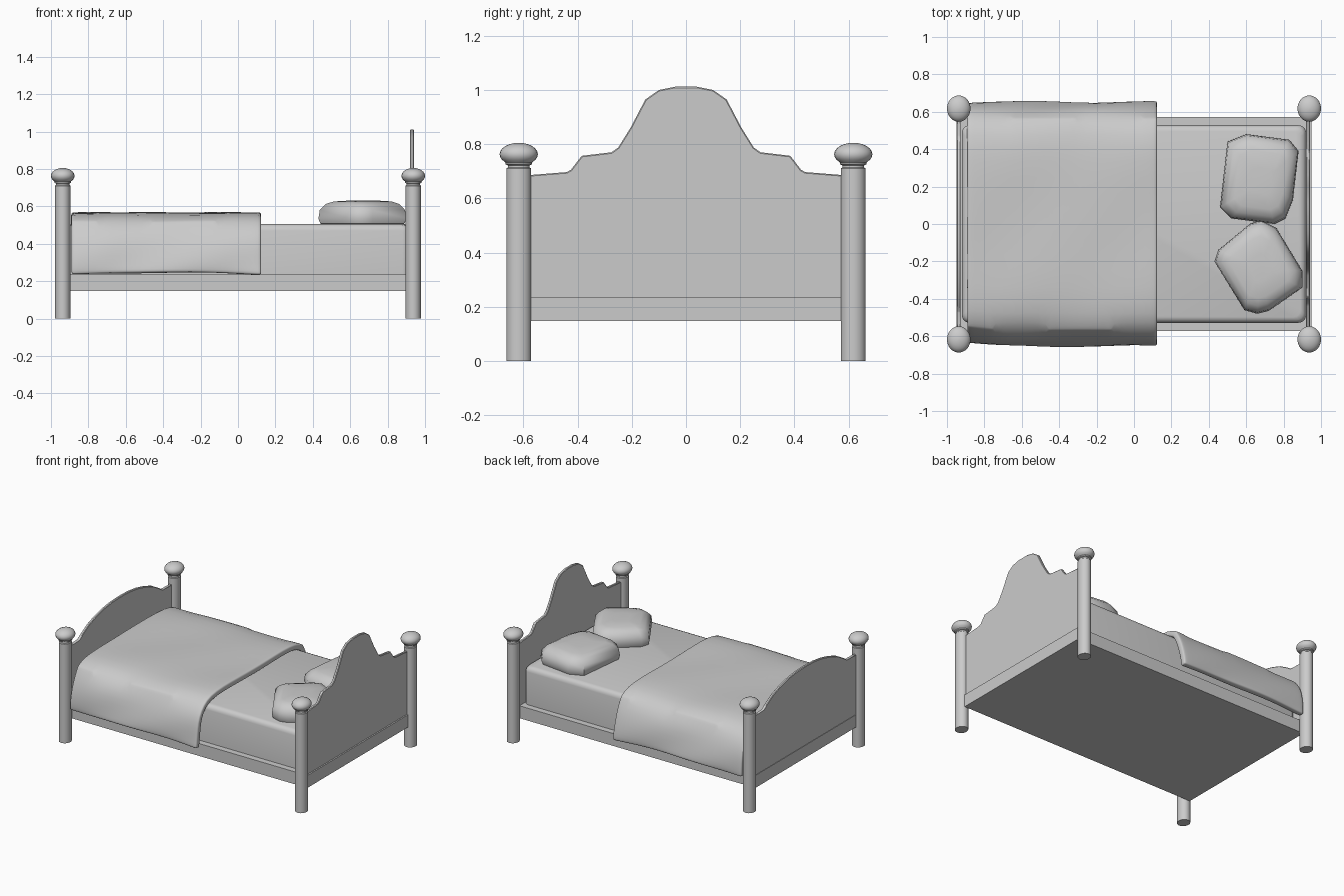
import bpy, bmesh, math

if "Cube" in bpy.data.objects:
    bpy.data.objects.remove(bpy.data.objects["Cube"])


def make(name, verts, faces, angle=35):
    me = bpy.data.meshes.new(name)
    me.from_pydata(verts, [], faces)
    bm = bmesh.new()
    bm.from_mesh(me)
    bmesh.ops.recalc_face_normals(bm, faces=bm.faces)
    bm.to_mesh(me)
    bm.free()
    ob = bpy.data.objects.new(name, me)
    bpy.context.collection.objects.link(ob)
    bpy.ops.object.select_all(action='DESELECT')
    ob.select_set(True)
    bpy.context.view_layer.objects.active = ob
    bpy.ops.object.shade_smooth_by_angle(angle=math.radians(angle))
    return ob


def loft(name, rings, angle=35):
    """Stack of equal-length closed rings, capped at both ends."""
    n = len(rings[0])
    verts = [p for r in rings for p in r]
    faces = [(k * n + i, k * n + (i + 1) % n, (k + 1) * n + (i + 1) % n, (k + 1) * n + i)
             for k in range(len(rings) - 1) for i in range(n)]
    faces += [tuple(range(n)), tuple(range((len(rings) - 1) * n, len(rings) * n))]
    return make(name, verts, faces, angle)


def rounded_rect(hx, hy, r, z, seg=4):
    pts = []
    for k, (sx, sy) in enumerate([(1, 1), (-1, 1), (-1, -1), (1, -1)]):
        for i in range(seg + 1):
            a = math.pi / 2 * (k + i / seg)
            pts.append((sx * (hx - r) + r * math.cos(a), sy * (hy - r) + r * math.sin(a), z))
    return pts


def bevel(ob, width, segments=1):
    m = ob.modifiers.new("bevel", 'BEVEL')
    m.width, m.segments, m.limit_method = width, segments, 'ANGLE'


# Four posts with flattened ball finials (slightly oval in plan)
post = [(0.041, 0), (0.041, 0.71), (0.036, 0.714), (0.036, 0.722), (0.044, 0.726)]
post += [(0.063 * math.cos(a), 0.763 + 0.042 * math.sin(a))
         for a in [math.radians(d) for d in (-45, -30, -15, 0, 15, 30, 45, 60, 75, 87)]]
N = 24
for end, sx in (("foot", -1), ("head", 1)):
    for side, sy in (("front", -1), ("back", 1)):
        loft(f"{end}_{side}_post",
             [[(sx * 0.937 + r * math.cos(2 * math.pi * i / N),
                sy * 0.617 + 1.12 * r * math.sin(2 * math.pi * i / N), z) for i in range(N)]
              for r, z in post])

# Bed frame slab between the posts
loft("bed_frame", [rounded_rect(0.95, 0.572, 0.001, z, 1) for z in (0.147, 0.236)])

# Mattress with softened edges
loft("mattress", [rounded_rect(0.92 - d, 0.528 - d, 0.04, z) for d, z in
                  ((0, 0.225), (0, 0.47), (0.004, 0.486), (0.014, 0.499), (0.03, 0.505))], 50)


# Headboard and footboard from half outlines (y, z)
def board(name, x, half):
    outline = [(y, z) for y, z in half] + [(-y, z) for y, z in reversed(half) if y > 0]
    outline += [(-half[0][0], 0.22), (half[0][0], 0.22)]
    ob = loft(name, [[(x + d, y, z) for y, z in outline] for d in (-0.01, 0.01)])
    bevel(ob, 0.004)


board("headboard", 0.93,
      [(0.59, 0.685), (0.44, 0.697), (0.425, 0.705), (0.385, 0.757), (0.275, 0.77), (0.25, 0.788),
       (0.205, 0.86), (0.15, 0.965), (0.10, 1.0), (0.04, 1.012)])
board("footboard", -0.937,
      [(0.59, 0.665), (0.47, 0.668), (0.43, 0.695), (0.36, 0.735), (0.28, 0.763),
       (0.19, 0.785), (0.10, 0.797), (0.03, 0.80)])

# Blanket draped over both sides of the mattress
half = [(0.655, 0.235), (0.65, 0.29), (0.637, 0.37), (0.612, 0.45), (0.565, 0.52),
        (0.49, 0.557), (0.34, 0.568), (0.16, 0.566)]
section = half + [(0, 0.566)] + [(-y, z) for y, z in reversed(half)]
nx, ns = 16, len(section)
verts = []
for i in range(nx + 1):
    t = i / nx
    x = -0.892 + 1.016 * t
    for j, (y, z) in enumerate(section):
        wave = 0.006 * math.sin(9 * x + 1.3 * j)
        tuck = 1 - 0.03 * max(0, 1 - t * 6) if y < 0 else 1
        hem = 0.014 * math.sin(math.pi * t) if z < 0.3 else 0
        verts.append((x, y * tuck + (wave if z < 0.5 else 0),
                      z + hem + (0.5 * wave if z > 0.5 else 0)))
faces = [(i * ns + j, i * ns + j + 1, (i + 1) * ns + j + 1, (i + 1) * ns + j)
         for i in range(nx) for j in range(ns - 1)]
blanket = make("blanket", verts, faces, 60)
if blanket.data.polygons[ns // 2].normal.z < 0:
    blanket.data.flip_normals()
solid = blanket.modifiers.new("thickness", 'SOLIDIFY')
solid.thickness, solid.offset = 0.045, -1
bevel(blanket, 0.012, 2)
sub = blanket.modifiers.new("soften", 'SUBSURF')
sub.levels = sub.render_levels = 1


# Two chunky pillows: plan outline scaled through a puffed height profile
def pillow(name, outline):
    cx = sum(p[0] for p in outline) / len(outline)
    cy = sum(p[1] for p in outline) / len(outline)
    loft(name, [[(cx + (x - cx) * s, cy + (y - cy) * s, z) for x, y in outline]
                for s, z in ((0.8, 0.495), (0.96, 0.508), (1, 0.535), (0.97, 0.58),
                             (0.83, 0.613), (0.66, 0.626), (0.3, 0.631))], 45)


pillow("back_pillow", [(0.50, 0.44), (0.60, 0.48), (0.83, 0.45), (0.88, 0.39), (0.85, 0.13),
                       (0.81, 0.03), (0.75, 0.0), (0.52, 0.03), (0.46, 0.09)])
pillow("front_pillow", [(0.43, -0.20), (0.45, -0.14), (0.62, 0.0), (0.68, 0.02), (0.76, -0.02),
                        (0.90, -0.25), (0.90, -0.34), (0.72, -0.465), (0.66, -0.48), (0.59, -0.46)])
